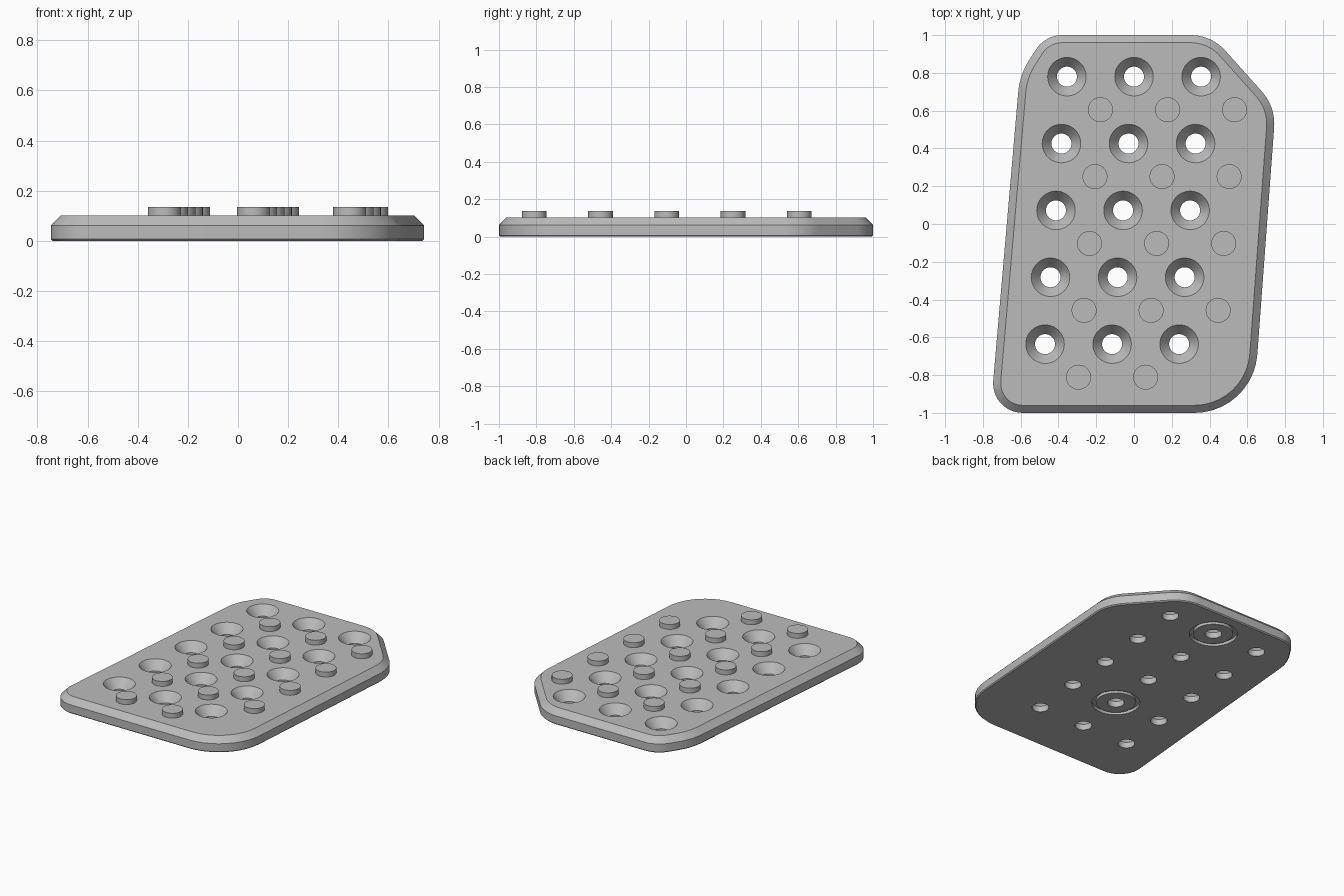
import bpy, bmesh, math
from mathutils import Vector

cube = bpy.data.objects.get("Cube")
if cube:
    bpy.data.objects.remove(cube)

grey = bpy.data.materials.new("plain_grey")
grey.use_nodes = True
colour = (0.5, 0.5, 0.5, 1)
grey.diffuse_color = colour
grey.node_tree.nodes["Principled BSDF"].inputs["Base Color"].default_value = colour

PITCH, SHIFT = 0.354, -0.029
TOP = 0.102


def add_object(name, bm):
    bmesh.ops.recalc_face_normals(bm, faces=bm.faces)
    mesh = bpy.data.meshes.new(name)
    bm.to_mesh(mesh)
    bm.free()
    obj = bpy.data.objects.new(name, mesh)
    bpy.context.collection.objects.link(obj)
    mesh.materials.append(grey)
    return obj


def smooth(obj):
    bpy.ops.object.select_all(action="DESELECT")
    obj.select_set(True)
    bpy.context.view_layer.objects.active = obj
    bpy.ops.object.shade_smooth_by_angle(angle=math.radians(30))


def skin(bm, rings, closed=False):
    """Join rings of points with quads, capping the ends or closing the loop."""
    loops = [[bm.verts.new(p) for p in ring] for ring in rings]
    pairs = list(zip(loops, loops[1:]))
    if closed:
        pairs.append((loops[-1], loops[0]))
    else:
        bm.faces.new(loops[0])
        bm.faces.new(loops[-1])
    n = len(loops[0])
    for a, b in pairs:
        for i in range(n):
            j = (i + 1) % n
            bm.faces.new((a[i], a[j], b[j], b[i]))


def lathe(bm, x, y, profile, closed=False, n=48):
    angles = [math.tau * i / n for i in range(n)]
    skin(bm, [[(x + r * math.cos(a), y + r * math.sin(a), z) for a in angles]
              for r, z in profile], closed)


def rounded(corners, steps=10):
    """Round each corner (x, y, tangent length) with an arc-like curve."""
    pts = []
    for i, (x, y, t) in enumerate(corners):
        c = Vector((x, y))
        before = Vector(corners[i - 1][:2])
        after = Vector(corners[(i + 1) % len(corners)][:2])
        d0, d1 = (before - c).normalized(), (after - c).normalized()
        half = d0.angle(d1) / 2
        centre = c + (d0 + d1).normalized() * t / math.cos(half)
        a, b = c + d0 * t - centre, c + d1 * t - centre
        sweep = math.pi - 2 * half
        for k in range(steps + 1):
            f = k / steps
            pts.append(centre + (a * math.sin((1 - f) * sweep)
                                 + b * math.sin(f * sweep)) / math.sin(sweep))
    return pts


def inset(pts, d):
    out = []
    for i, p in enumerate(pts):
        u = (p - pts[i - 1]).normalized()
        v = (pts[(i + 1) % len(pts)] - p).normalized()
        n = Vector((-u.y - v.y, u.x + v.x)).normalized()
        out.append(p + n * d / n.dot(Vector((-u.y, u.x))))
    return out


# Skewed plate, counter-clockwise outline
outline = rounded([
    (-0.76, -1, 0.17), (0.63, -1, 0.31), (0.75, 0.62, 0.11),
    (0.41, 1, 0.11), (-0.47, 1, 0.09), (-0.605, 0.79, 0.09)])
bm = bmesh.new()
skin(bm, [[(p.x, p.y, z) for p in inset(outline, d)] for d, z in
          [(0.007, 0), (0, 0.007), (0, 0.062), (0.04, TOP)]])
plate = add_object("plate", bm)

# Countersunk holes and two ring grooves on the underside
bm = bmesh.new()
for row in range(5):
    for col in (-1, 0, 1):
        x, y = col * 0.355 + row * SHIFT, 0.78 - row * PITCH
        lathe(bm, x, y, [(0.053, -0.05), (0.053, 0.04), (0.102, TOP), (0.102, 0.2)])
        if col == 0 and row in (0, 3):
            lathe(bm, x, y, [(0.125, -0.05), (0.152, -0.05),
                             (0.152, 0.02), (0.125, 0.02)], closed=True)
cutter = add_object("hole_cutter", bm)
cutter.hide_render = True
cut = plate.modifiers.new("holes", "BOOLEAN")
cut.operation = "DIFFERENCE"
cut.solver = "EXACT"
cut.object = cutter
bpy.context.view_layer.objects.active = plate
bpy.ops.object.modifier_apply(modifier=cut.name)
bpy.data.objects.remove(cutter)
smooth(plate)

# Grip studs between the holes
bm = bmesh.new()
for row in range(5):
    for col in range(3 if row < 4 else 2):
        lathe(bm, (col - 0.5) * 0.355 + row * SHIFT, 0.605 - row * PITCH,
              [(0.066, TOP - 0.003), (0.066, 0.136)], n=32)
smooth(add_object("grip_studs", bm))
